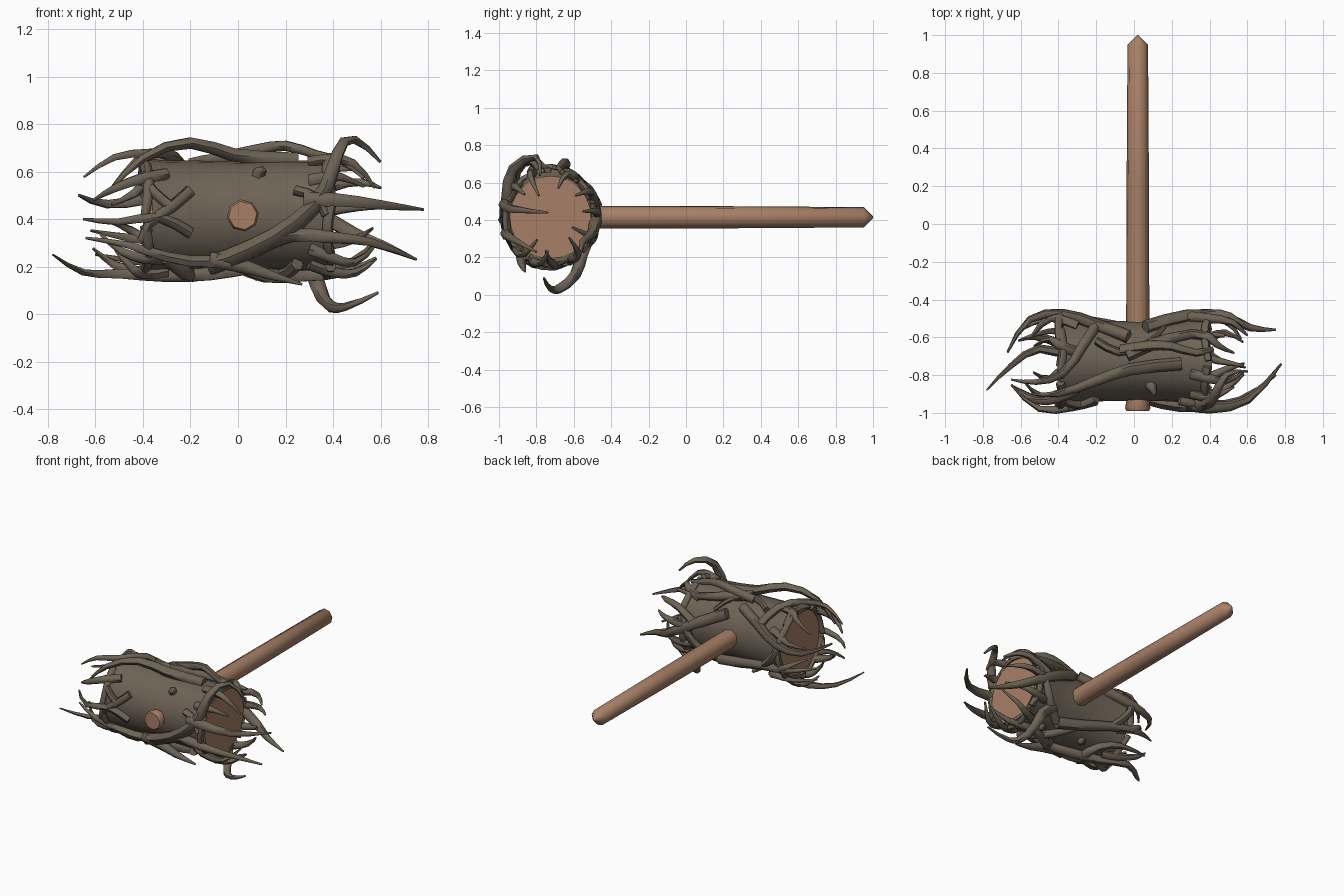
import bpy, bmesh, math, random
from mathutils import Vector

if "Cube" in bpy.data.objects:
    bpy.data.objects.remove(bpy.data.objects["Cube"])
random.seed(4)
CX, CY, CZ = 0.02, -0.725, 0.415


def material(name, col):
    m = bpy.data.materials.new(name)
    m.diffuse_color = (*col, 1)
    m.use_nodes = True
    m.node_tree.nodes["Principled BSDF"].inputs["Base Color"].default_value = m.diffuse_color
    return m


WOOD = material("bare wood", (0.39, 0.215, 0.135))
BARK = material("dark bark", (0.155, 0.125, 0.092))


def finish(name, bm, mat, angle=40):
    bmesh.ops.recalc_face_normals(bm, faces=bm.faces)
    me = bpy.data.meshes.new(name)
    bm.to_mesh(me)
    bm.free()
    me.materials.append(mat)
    ob = bpy.data.objects.new(name, me)
    bpy.context.collection.objects.link(ob)
    bpy.ops.object.select_all(action='DESELECT')
    ob.select_set(True)
    bpy.context.view_layer.objects.active = ob
    bpy.ops.object.shade_smooth_by_angle(angle=math.radians(angle))


def loft(name, rings, mat, capped=True, closed=False, angle=40):
    bm = bmesh.new()
    vs = [[bm.verts.new(p) for p in r] for r in rings]
    n = len(vs[0])
    pairs = list(zip(vs, vs[1:])) + ([(vs[-1], vs[0])] if closed else [])
    for a, b in pairs:
        for i in range(n):
            bm.faces.new((a[i], a[(i + 1) % n], b[(i + 1) % n], b[i]))
    if capped:
        bm.faces.new(vs[0])
        bm.faces.new(vs[-1])
    finish(name, bm, mat, angle)


def cyl(x, deg, r=0.25):
    """Point round the head axis: 0 = back, 90 = top, 180 = front, 270 = below.
    The head is slightly waisted from front to back."""
    a = math.radians(deg)
    squeeze = .9 + .08 * min(1, abs(x) / .4) ** 2
    return (x, CY + r * squeeze * math.cos(a), CZ + r * math.sin(a))


# handle, eight sided, pointed at the grip end and flared at the butt
prof = [(-0.99, .060), (-0.975, .068), (-0.92, .058), (-0.5, .062), (0.2, .060), (0.95, .055), (1.0, .004)]
loft("handle", [[(CX + r * math.cos((i + .2) * math.pi / 4), y, CZ + r * math.sin((i + .2) * math.pi / 4))
                 for i in range(8)] for y, r in prof], WOOD, angle=50)

# bare wooden core showing at both faces
N = 24
loft("head_core", [[cyl(x, i * 360 / N, .222) for i in range(N)] for x in (-.385, 0, .4)], WOOD)


# bark sleeve, its ends dip at the front and back
def sleeve_ring(side, t, r):
    pts = []
    for i in range(N):
        d = i * 360 / N
        end = .41 - .045 * abs(math.cos(math.radians(d))) ** 1.5
        pts.append(cyl(.005 + side * end * t, d, r))
    return pts


loft("bark_sleeve", [sleeve_ring(-1, 1, .219), sleeve_ring(-1, 1, .243), sleeve_ring(-1, .8, .233),
                     sleeve_ring(1, 0, .228), sleeve_ring(1, .8, .233), sleeve_ring(1, 1, .243),
                     sleeve_ring(1, 1, .219)], BARK, capped=False, closed=True)


def branches(name, items):
    """Tapered twigs: each item is (points, start radius, end radius)."""
    cu = bpy.data.curves.new(name + "_path", 'CURVE')
    cu.dimensions = '3D'
    cu.bevel_depth = 1
    cu.bevel_resolution = 1
    cu.resolution_u = 2
    cu.use_fill_caps = True
    for pts, r0, r1 in items:
        s = cu.splines.new('BEZIER')
        s.bezier_points.add(len(pts) - 1)
        for i, (bp, p) in enumerate(zip(s.bezier_points, pts)):
            t = i / (len(pts) - 1)
            bp.co = p
            bp.handle_left_type = bp.handle_right_type = 'AUTO'
            bp.radius = r0 + (r1 - r0) * t ** 2
    tmp = bpy.data.objects.new(name + "_path", cu)
    bpy.context.collection.objects.link(tmp)
    bpy.context.view_layer.update()
    me = bpy.data.meshes.new_from_object(tmp.evaluated_get(bpy.context.evaluated_depsgraph_get()))
    bpy.data.objects.remove(tmp)
    bm = bmesh.new()
    bm.from_mesh(me)
    finish(name, bm, BARK, 60)


# large branches crossing the head
branches("top_branches", [
    ([(.25, -.74, .65), (-.02, -.77, .67), (-.2, -.83, .72), (-.4, -.9, .655), (-.54, -.9, .52)], .034, .006),
    ([cyl(-.2, 35), cyl(-.27, 70, .26), cyl(-.38, 105, .27), cyl(-.52, 115, .27), cyl(-.65, 122, .19)], .028, .005),
    ([cyl(-.04, 82), cyl(.07, 70, .255), cyl(.3, 53, .25), cyl(.48, 55, .24)], .036, .01),
    ([cyl(-.2, 62), cyl(-.08, 78, .25), cyl(.06, 68, .255), cyl(.16, 38, .25)], .022, .012),
    ([cyl(-.07, 75), cyl(.08, 72, .29), cyl(.2, 74, .305), cyl(.33, 80, .26), cyl(.42, 75, .25)], .028, .014),
])
branches("front_branches", [
    ([cyl(-.12, 238), cyl(.06, 214, .25), cyl(.25, 186, .25), cyl(.37, 155, .26), cyl(.42, 128, .33),
      (.49, -.8, .735), (.6, -.78, .64)], .044, .006),
    ([cyl(.28, 165), cyl(.4, 165, .26), cyl(.6, 168, .215), (.78, -.74, .44)], .036, .006),
    ([cyl(.08, 214, .25), cyl(.22, 199, .255), cyl(.4, 201, .26), cyl(.56, 208, .24), (.75, -.80, .23)], .036, .006),
    ([cyl(-.2, 154, .24), cyl(-.28, 172, .25), cyl(-.37, 187, .255), cyl(-.41, 205, .25)], .026, .016),
    ([cyl(-.2, 198, .24), cyl(-.33, 182, .255), cyl(-.5, 186, .26), (-.65, -.85, .40)], .026, .006),
    ([cyl(-.28, 172, .25), cyl(-.36, 155, .25), cyl(-.4, 135, .25)], .024, .016),
    ([cyl(-.12, 228, .25), cyl(.02, 232, .27), cyl(.13, 236, .30), (.27, -.86, .125)], .038, .006),
    ([cyl(.08, 214, .25), cyl(-.1, 228, .26), cyl(-.3, 222, .26), cyl(-.46, 210, .25), (-.64, -.86, .32)], .03, .006),
    ([cyl(.24, 155), cyl(.33, 163, .255), cyl(.37, 180, .26)], .024, .018),
])
branches("back_branches", [
    ([cyl(-.03, 55), cyl(-.2, 34, .25), cyl(-.38, 16, .265), cyl(-.55, 12, .23), (-.67, -.68, .5)], .036, .006),
    ([cyl(.06, 38), cyl(.28, 10, .255), cyl(.5, -20, .245), cyl(.62, -36, .22), (.75, -.56, .23)], .038, .006),
    ([cyl(.28, 10, .255), cyl(.4, 28, .26), cyl(.52, 34, .25), cyl(.6, 40, .18)], .028, .006),
    ([cyl(.15, -55), cyl(-.05, -42, .25), cyl(-.25, -28, .255), cyl(-.45, -22, .255), cyl(-.62, -22, .17)], .038, .006),
    ([cyl(-.25, -28, .255), cyl(-.36, 0, .255), cyl(-.4, 35, .26), cyl(-.4, 65, .25)], .028, .016),
    ([cyl(.15, -55), cyl(.27, -30, .255), cyl(.33, -5, .255), cyl(.38, 25, .25)], .03, .016),
])
branches("lower_branches", [
    ([cyl(.22, -35), (.3, -.56, .21), (.34, -.59, .11), (.39, -.68, .032), (.45, -.72, .03), (.59, -.76, .09)], .038, .006),
    ([cyl(.05, 240), cyl(-.12, 258), (-.3, -.72, .16), (-.5, -.66, .17), (-.65, -.75, .175), (-.78, -.88, .25)], .034, .004),
    ([cyl(.0, 235), cyl(.12, 262, .255), cyl(.28, 278, .255), cyl(.45, 270, .24), cyl(.58, 262, .18)], .036, .006),
    ([cyl(-.3, 225), cyl(-.22, 250, .26), cyl(-.2, 280, .25), cyl(-.3, 305, .25), cyl(-.45, 310, .25),
      cyl(-.6, 305, .2)], .032, .006),
    ([cyl(.25, 235), cyl(.18, 270), cyl(.05, 300), cyl(-.08, 322)], .028, .016),
])

# twig hoops and curved spikes caging both faces
cage = []
for side, angles in ((-1, (28, 70, 142, 225, 255, 292, 338)), (1, (5, 60, 112, 140, 225, 250, 300, 332))):
    for a in angles:
        j = random.uniform(-12, 12)
        L = random.uniform(.52, .63)
        cage.append(([cyl(side * .3, a - j, .235), cyl(side * .4, a, .255), cyl(side * (L - .09), a + j, .245),
                      cyl(side * L, a + j * 1.6, random.uniform(.12, .19))], .028, .006))
    for k in range(5):
        a = k * 72 + 25 * side
        cage.append(([cyl(side * .39, a, .245), cyl(side * .375, a + 30, .25), cyl(side * .395, a + 65, .245)],
                     .024, .018))
branches("end_cage_twigs", cage)

# short broken stubs on the bark
branches("bark_stubs", [([cyl(x, a, .2), cyl(x + .015, a, .24), cyl(x + .03, a + 6, .275)], .034, .008)
                        for x, a in ((.08, 130), (.2, 285), (-.12, 290), (.05, 255))])
